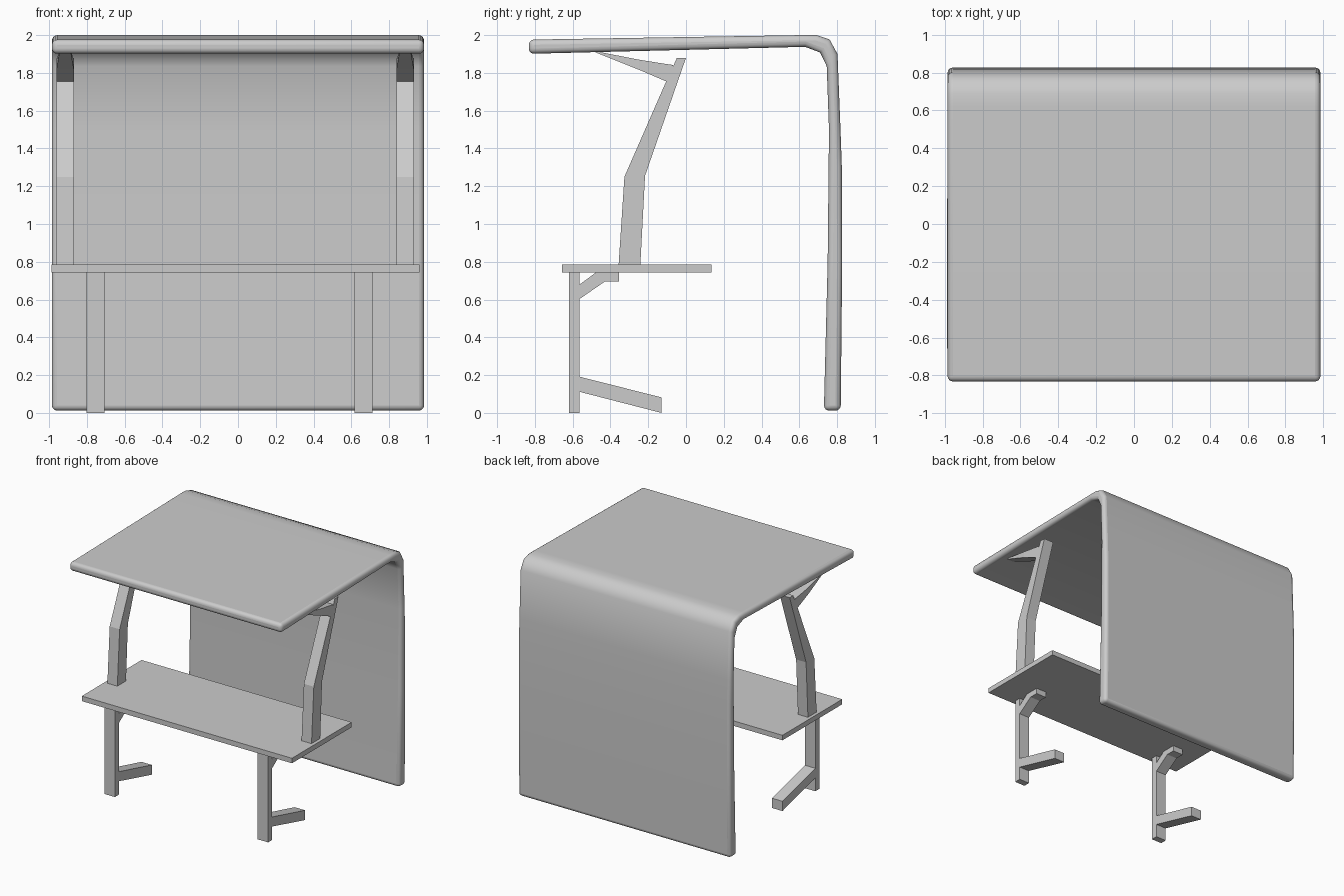
import bpy, bmesh

if "Cube" in bpy.data.objects:
    bpy.data.objects.remove(bpy.data.objects["Cube"])


def add_object(name, bm):
    bmesh.ops.recalc_face_normals(bm, faces=bm.faces)
    mesh = bpy.data.meshes.new(name)
    bm.to_mesh(mesh)
    bm.free()
    obj = bpy.data.objects.new(name, mesh)
    bpy.context.collection.objects.link(obj)
    return obj


def prism(name, outline, x0, x1):
    """Extrude a (y, z) outline from x0 to x1."""
    bm = bmesh.new()
    face = bm.faces.new([bm.verts.new((x0, y, z)) for y, z in outline])
    new = bmesh.ops.extrude_face_region(bm, geom=[face])["geom"]
    bmesh.ops.translate(bm, vec=(x1 - x0, 0, 0),
                        verts=[v for v in new if isinstance(v, bmesh.types.BMVert)])
    return add_object(name, bm)


def loft(name, cx, sections):
    """Join rectangular sections (y, z_low, z_high, half_width) around x = cx."""
    bm = bmesh.new()
    rings = [[bm.verts.new((cx + sx * w, y + dy, z)) for sx, z, dy in
              ((-1, lo, 0), (1, lo, 0), (1, hi, 0), (-1, hi, 0))]
             for y, lo, hi, w in sections]
    for a, b in zip(rings, rings[1:]):
        for i in range(4):
            j = (i + 1) % 4
            bm.faces.new((a[i], a[j], b[j], b[i]))
    bm.faces.new(rings[0])
    bm.faces.new(rings[-1])
    return add_object(name, bm)


# Bent roof and back wall in one shell with rounded rims
shell = prism("roof_and_back_shell", [
    (-0.832, 1.976), (0.62, 2.0), (0.69, 2.0), (0.76, 1.977), (0.802, 1.90),
    (0.818, 1.5), (0.825, 1.3), (0.827, 0.8), (0.819, 0.012),
    (0.73, 0.012), (0.75, 0.8), (0.757, 1.5), (0.745, 1.835), (0.71, 1.908),
    (0.63, 1.938), (-0.832, 1.901)], -0.985, 0.985)
bevel = shell.modifiers.new("rounded_rim", "BEVEL")
bevel.width = 0.028
bevel.segments = 4
bevel.limit_method = "ANGLE"
bevel.angle_limit = 1.2
bpy.context.view_layer.objects.active = shell
shell.select_set(True)
bpy.ops.object.shade_smooth_by_angle(angle=0.8)

# Table board
prism("table_top", [(-0.657, 0.743), (0.134, 0.743), (0.134, 0.785), (-0.657, 0.785)],
      -0.988, 0.96)

post = [(-0.357, 0.78), (-0.242, 0.78), (-0.217, 1.255), (0.0, 1.88),
        (-0.048, 1.88), (-0.105, 1.755), (-0.326, 1.25)]
post[4:5] = [(-0.048, 1.88), (-0.065, 1.842)]
leg = [(-0.62, 0), (-0.565, 0), (-0.565, 0.112), (-0.13, 0.0), (-0.13, 0.082),
       (-0.565, 0.192), (-0.565, 0.602), (-0.43, 0.695), (-0.355, 0.695),
       (-0.355, 0.745), (-0.475, 0.745), (-0.565, 0.678), (-0.565, 0.745), (-0.62, 0.745)]

for side, label in ((-1, "left"), (1, "right")):
    # Bent post above the table
    px = -0.015 + side * 0.9
    prism(f"upper_post_{label}", post, px - 0.046, px + 0.046)
    # Tapered bracket under the roof
    loft(f"roof_bracket_{label}", px, [
        (-0.07, 1.77, 1.842, 0.046), (-0.105, 1.755, 1.847, 0.046),
        (-0.25, 1.817, 1.87, 0.046), (-0.48, 1.909, 1.915, 0.030)])
    # Leg with brace and sloping foot
    lx = -0.045 + side * 0.71
    prism(f"leg_{label}", leg, lx - 0.048, lx + 0.048)
